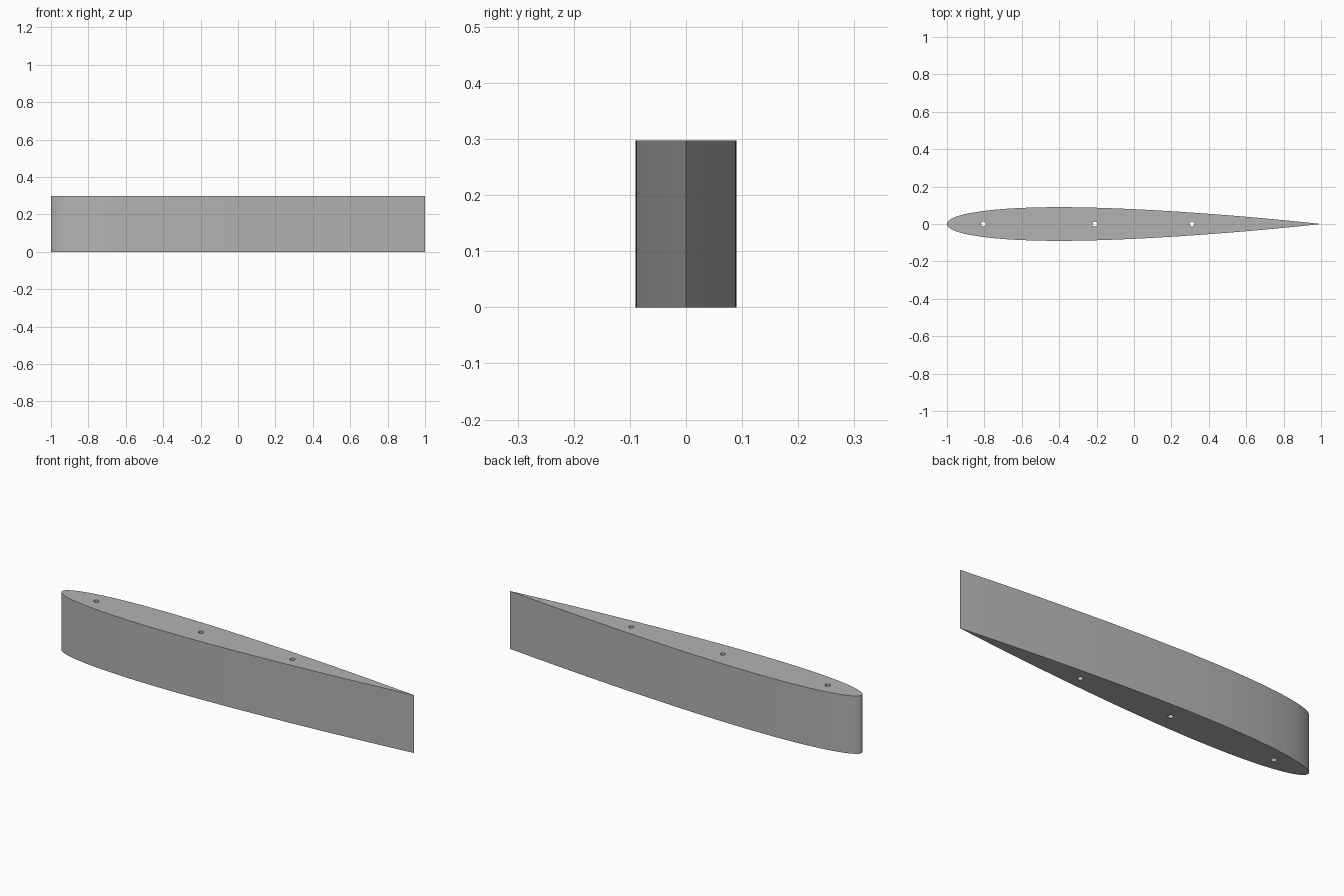
import bpy
import bmesh
import math

HEIGHT = 0.297
CHORD = 2.0
THICKNESS = 0.09
STEPS = 50
HOLE_RADIUS = 0.013
HOLE_X = (-0.805, -0.21, 0.31)

cube = bpy.data.objects.get("Cube")
if cube:
    bpy.data.objects.remove(cube, do_unlink=True)

grey = bpy.data.materials.new("plain grey")
grey.use_nodes = True
colour = (0.45, 0.45, 0.45, 1)
grey.diffuse_color = colour
grey.node_tree.nodes["Principled BSDF"].inputs["Base Color"].default_value = colour


def half_width(u):
    """Symmetric foil half width at chord fraction u, closed at the tail."""
    return 5 * THICKNESS * CHORD * (0.2969 * math.sqrt(u) - 0.126 * u
                                    - 0.3516 * u**2 + 0.2843 * u**3 - 0.1036 * u**4)


def prism(name, outline, bottom, top):
    """Extrude a closed outline straight up into a solid."""
    bm = bmesh.new()
    face = bm.faces.new([bm.verts.new((x, y, bottom)) for x, y in outline])
    raised = bmesh.ops.extrude_face_region(bm, geom=[face])["geom"]
    verts = [v for v in raised if isinstance(v, bmesh.types.BMVert)]
    bmesh.ops.translate(bm, verts=verts, vec=(0, 0, top - bottom))
    bmesh.ops.recalc_face_normals(bm, faces=bm.faces)
    mesh = bpy.data.meshes.new(name)
    bm.to_mesh(mesh)
    bm.free()
    mesh.materials.append(grey)
    obj = bpy.data.objects.new(name, mesh)
    bpy.context.collection.objects.link(obj)
    return obj


# Foil body: points bunch up towards the rounded nose
fractions = [(1 - math.cos(math.pi * i / STEPS)) / 2 for i in range(STEPS + 1)]
lower = [(u * CHORD - 1, -half_width(u)) for u in fractions]
upper = [(x, -y) for x, y in reversed(lower[1:-1])]
foil = prism("foil_section", lower + upper, 0, HEIGHT)

# Three round holes running right through the section
for number, x in enumerate(HOLE_X, 1):
    angles = [math.tau * i / 24 for i in range(24)]
    circle = [(x + HOLE_RADIUS * math.cos(a), HOLE_RADIUS * math.sin(a)) for a in angles]
    cutter = prism(f"hole_cutter_{number}", circle, -0.1, HEIGHT + 0.1)
    cutter.hide_render = True
    cutter.hide_set(True)
    cut = foil.modifiers.new(f"hole_{number}", "BOOLEAN")
    cut.operation = "DIFFERENCE"
    cut.solver = "EXACT"
    cut.object = cutter
